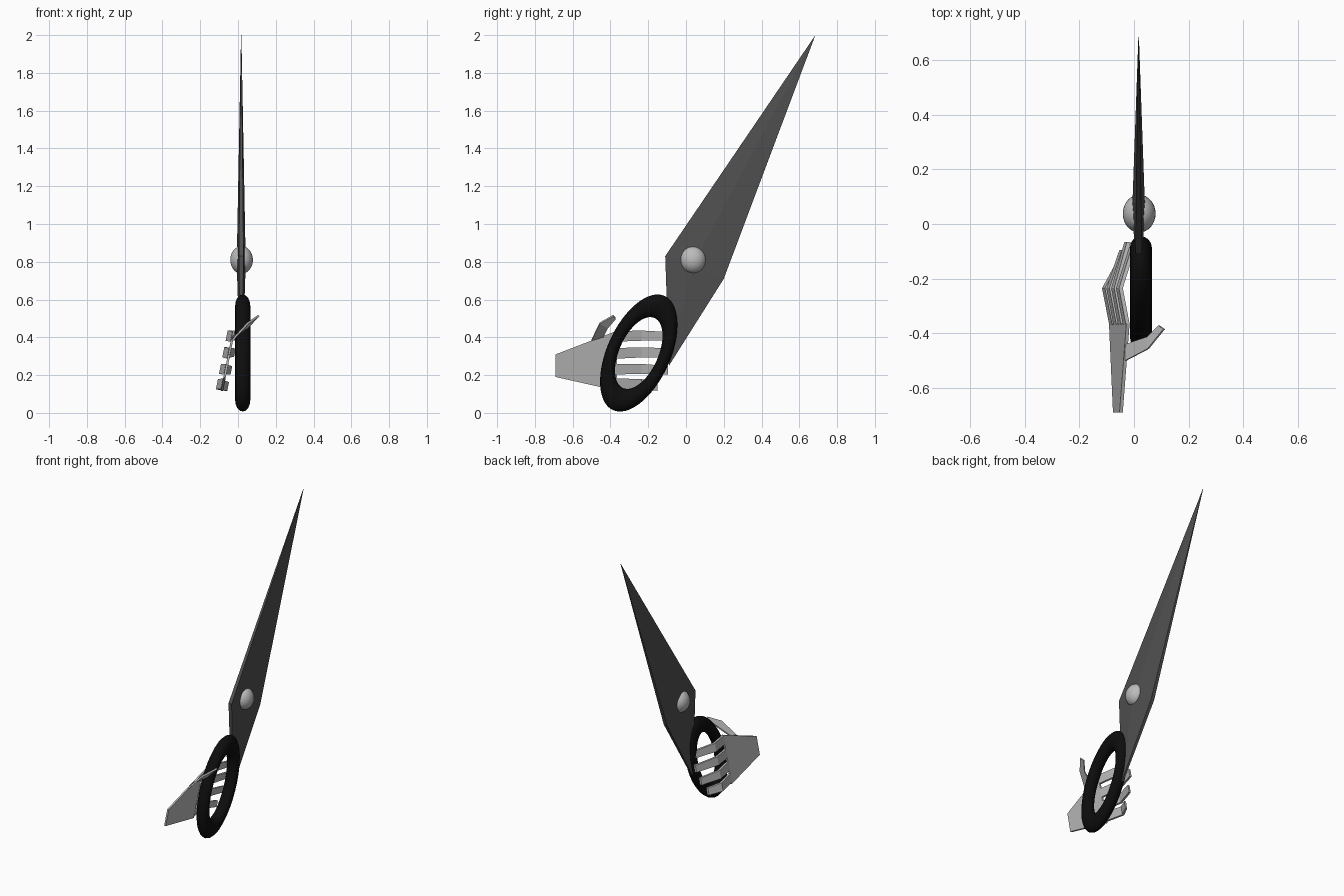
import bpy, bmesh, math
from mathutils import Vector, Matrix

cube = bpy.data.objects.get("Cube")
if cube:
    bpy.data.objects.remove(cube, do_unlink=True)


def material(name, value, rough=0.5):
    m = bpy.data.materials.new(name)
    m.use_nodes = True
    colour = (value, value, value, 1)
    m.diffuse_color = colour
    bsdf = m.node_tree.nodes["Principled BSDF"]
    bsdf.inputs["Base Color"].default_value = colour
    bsdf.inputs["Roughness"].default_value = rough
    return m


BLADE = material("dark steel", 0.08)
BLACK = material("black handle", 0.004)
GREY = material("light grey", 0.5)


def finish(name, bm, mat, smooth=False):
    bmesh.ops.recalc_face_normals(bm, faces=bm.faces)
    for f in bm.faces:
        f.smooth = smooth
    mesh = bpy.data.meshes.new(name)
    bm.to_mesh(mesh)
    bm.free()
    mesh.materials.append(mat)
    ob = bpy.data.objects.new(name, mesh)
    bpy.context.collection.objects.link(ob)
    return ob


def strip(name, edge_a, edge_b, thick, mat):
    """Bent plate between two edges, thickened along one vector."""
    bm = bmesh.new()
    t = Vector(thick) / 2
    rings = []
    for a, b in zip(edge_a, edge_b):
        a, b = Vector(a), Vector(b)
        rings.append([bm.verts.new(p) for p in (a - t, b - t, b + t, a + t)])
    for r, s in zip(rings, rings[1:]):
        for i in range(4):
            j = (i + 1) % 4
            bm.faces.new((r[i], r[j], s[j], s[i]))
    bm.faces.new(rings[0])
    bm.faces.new(rings[-1])
    return finish(name, bm, mat)


# Blade: outline as (y, z, half thickness), swelling to the pivot
BLADE_X = 0.017
outline = [(-0.11, 0.83, 0.012), (0.685, 2.0, 0.001), (0.2, 0.71, 0.012), (-0.09, 0.25, 0.006)]
bm = bmesh.new()
sides = []
for s in (-1, 1):
    rim = [bm.verts.new((BLADE_X + s * h, y, z)) for y, z, h in outline]
    hub = bm.verts.new((BLADE_X + s * 0.024, 0.04, 0.79))
    for i in range(4):
        bm.faces.new((rim[i], rim[(i + 1) % 4], hub))
    sides.append(rim)
for i in range(4):
    j = (i + 1) % 4
    bm.faces.new((sides[0][i], sides[0][j], sides[1][j], sides[1][i]))
finish("blade", bm, BLADE)

# Pivot rivet
bm = bmesh.new()
bmesh.ops.create_uvsphere(bm, u_segments=32, v_segments=16, radius=1)
bmesh.ops.transform(bm, verts=bm.verts, matrix=Matrix.Translation((0.019, 0.038, 0.81))
                    @ Matrix.Diagonal((0.06, 0.069, 0.073, 1)))
finish("pivot_rivet", bm, GREY, True)

# Finger loop: tilted oval torus
bm = bmesh.new()
N, M = 64, 16
grid = []
for i in range(N):
    a = math.tau * i / N
    row = []
    for j in range(M):
        b = math.tau * j / M
        r = 1 + 0.24 * math.cos(b)
        row.append(bm.verts.new((0.04 * math.sin(b), 0.135 * r * math.cos(a), 0.2675 * r * math.sin(a))))
    grid.append(row)
for i in range(N):
    for j in range(M):
        k, l = (i + 1) % N, (j + 1) % M
        bm.faces.new((grid[i][j], grid[k][j], grid[k][l], grid[i][l]))
bmesh.ops.transform(bm, verts=bm.verts, matrix=Matrix.Translation((0.025, -0.25, 0.317))
                    @ Matrix.Rotation(math.radians(-24.4), 4, 'X'))
finish("finger_loop", bm, BLACK, True)


# Hand lies on a plane leaning in x with height
def lean(y, z, dx=0):
    return (-0.083 + 0.2 * (z - 0.13) + dx, y, z)


strip("palm", [lean(-0.69, 0.19), lean(-0.365, 0.117)],
      [lean(-0.69, 0.31), lean(-0.365, 0.435)], (0.012, 0, 0), GREY)

# Four bent fingers: base height, tip height, tip y
fingers = [(0.405, 0.405, -0.085), (0.315, 0.318, -0.065), (0.232, 0.225, -0.095), (0.155, 0.14, -0.15)]
for n, (z0, z1, tip) in enumerate(fingers):
    path = [(-0.37, z0, 0, 0.028), (-0.235, (z0 + z1) / 2 + 0.004, -0.026, 0.027), (tip, z1, 0.022, 0.023)]
    low = [lean(y, z - h, dx) for y, z, dx, h in path]
    high = [lean(y, z + h, dx) for y, z, dx, h in path]
    strip(f"finger_{n + 1}", low, high, (0.014, 0, 0), GREY)

# Thumb
strip("thumb", [(-0.03, -0.5, 0.385), (0.052, -0.457, 0.475), (0.11, -0.385, 0.515)],
      [(-0.03, -0.44, 0.4), (0.05, -0.413, 0.452), (0.092, -0.372, 0.5)], (0.006, 0, -0.008), GREY)
